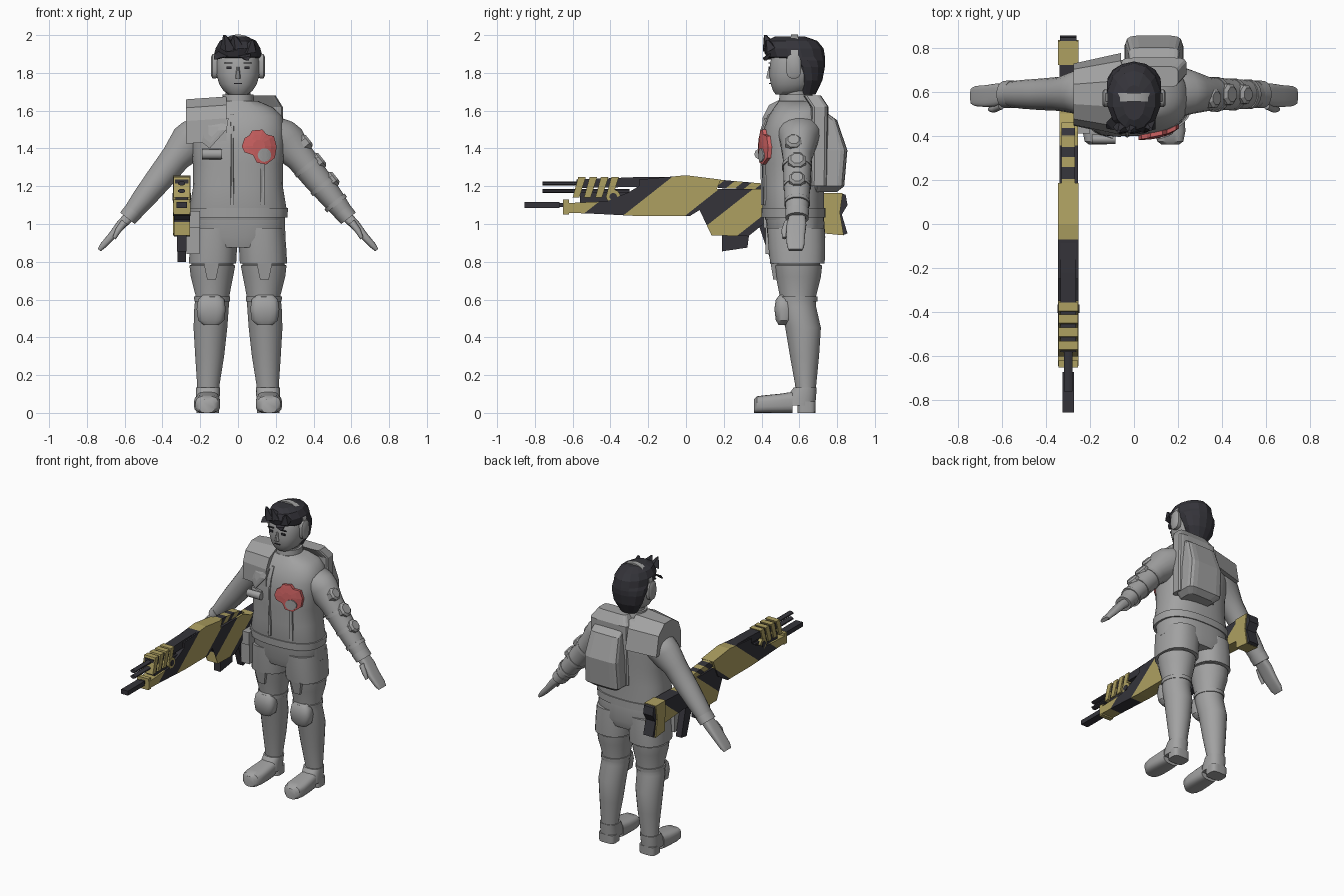
import bpy, bmesh, math
from mathutils import Vector as V
from mathutils.bvhtree import BVHTree


def mat(name, r, g, b):
    m = bpy.data.materials.new(name)
    m.diffuse_color = (r, g, b, 1)
    return m


GREY = mat("suit_grey", .36, .36, .36)
BLACK = mat("dark_charcoal", .035, .034, .042)
GOLD = mat("dull_gold", .42, .35, .12)
RED = mat("badge_red", .60, .12, .12)


def finish(name, bm, mats, smooth=0):
    bmesh.ops.recalc_face_normals(bm, faces=bm.faces)
    me = bpy.data.meshes.new(name)
    bm.to_mesh(me)
    bm.free()
    ob = bpy.data.objects.new(name, me)
    bpy.context.collection.objects.link(ob)
    for m in mats:
        me.materials.append(m)
    if smooth:
        bpy.ops.object.select_all(action='DESELECT')
        ob.select_set(True)
        bpy.context.view_layer.objects.active = ob
        bpy.ops.object.shade_smooth_by_angle(angle=math.radians(smooth))
    return ob


def ring(c, u, v, n=24, p=2.0):
    """Superellipse ring around c with half axes u and v."""
    out = []
    for i in range(n):
        a = 2 * math.pi * (i + .5) / n
        k = [math.copysign(abs(f) ** (2 / p), f) for f in (math.cos(a), math.sin(a))]
        out.append(V(c) + V(u) * k[0] + V(v) * k[1])
    return out


def loft(name, rings, m=GREY, smooth=40):
    bm = bmesh.new()
    vs = [[bm.verts.new(p) for p in r] for r in rings]
    n = len(vs[0])
    for a, b in zip(vs, vs[1:]):
        for i in range(n):
            bm.faces.new((a[i], a[(i + 1) % n], b[(i + 1) % n], b[i]))
    bm.faces.new(vs[0])
    bm.faces.new(vs[-1])
    return finish(name, bm, [m], smooth)


def stack(name, rows, m=GREY, n=24, p=2.0, smooth=40, s=1):
    """Horizontal sections: z, centre x, half width, front y, back y."""
    return loft(name, [ring((s * x, (f + b) / 2, z), (w, 0, 0), (0, (b - f) / 2, 0), n, p)
                       for z, x, w, f, b in rows], m, smooth)


def prism(name, pts, x0, x1, m=GREY, stripes=None):
    """Side profile (y, z) extruded along x, optionally cut into diagonal stripes."""
    bm = bmesh.new()
    a, b = [[bm.verts.new((x, y, z)) for y, z in pts] for x in (x0, x1)]
    bm.faces.new(a)
    bm.faces.new(b)
    for i in range(len(a)):
        j = (i + 1) % len(a)
        bm.faces.new((a[i], a[j], b[j], b[i]))
    if stripes:
        bmesh.ops.triangulate(bm, faces=[f for f in bm.faces if len(f.verts) > 4])
        for s in stripes:
            bmesh.ops.bisect_plane(bm, geom=bm.verts[:] + bm.edges[:] + bm.faces[:], dist=1e-5,
                                   plane_co=(0, s, 0), plane_no=(0, 1, -1.27))
        for f in bm.faces:
            c = f.calc_center_median()
            f.material_index = sum(c.y - 1.27 * c.z > s for s in stripes) % 2
    return finish(name, bm, [GOLD, BLACK] if stripes else [m])


def box(name, y0, y1, z0, z1, x0, x1, m=GREY):
    return prism(name, [(y0, z0), (y1, z0), (y1, z1), (y0, z1)], x0, x1, m)


# Torso, belt and collar
torso = stack("torso", [(1.02, 0, .245, .42, .73), (1.08, 0, .258, .405, .73), (1.2, 0, .238, .405, .73),
                        (1.32, 0, .24, .40, .735), (1.42, 0, .25, .40, .74), (1.5, 0, .25, .41, .745),
                        (1.57, 0, .235, .435, .74), (1.615, 0, .19, .465, .735), (1.65, 0, .11, .49, .70)],
              n=36, p=2.5)
tree = BVHTree.FromPolygons([v.co.copy() for v in torso.data.vertices],
                            [list(p.vertices) for p in torso.data.polygons])
stack("belt", [(1.035, 0, .262, .40, .738), (1.085, 0, .266, .398, .738)], n=36, p=2.5)
stack("collar", [(1.6, 0, .09, .485, .69), (1.685, 0, .083, .495, .67)])
stack("neck", [(1.62, 0, .068, .51, .65), (1.74, 0, .068, .51, .65)])
stack("pelvis", [(.875, 0, .20, .45, .72), (.93, 0, .252, .432, .738), (1.05, 0, .248, .42, .73)], n=36, p=2.5)


def drape(name, outline, m, thick):
    """Plate laid on the front of the torso from an (x, z) outline."""
    bm = bmesh.new()
    cx, cz = [sum(q[k] for q in outline) / len(outline) for k in (0, 1)]

    def put(x, z):
        hit = tree.ray_cast(V((x, -1, z)), V((0, 1, 0)))[0]
        return bm.verts.new((x, (hit.y if hit else .5) - thick, z))
    rings = [[put(cx + (x - cx) * k, cz + (z - cz) * k) for x, z in outline] for k in (.35, .7, 1)]
    back = [bm.verts.new(v.co + V((0, thick * 1.5, 0))) for v in rings[-1]]
    rings.append(back)
    n = len(outline)
    for a, b in zip(rings, rings[1:]):
        for i in range(n):
            bm.faces.new((a[i], a[(i + 1) % n], b[(i + 1) % n], b[i]))
    bm.faces.new(rings[0])
    return finish(name, bm, [m])


# Chest badge, its stud, vest strips and radio
drape("badge", [(.02, 1.41), (.035, 1.455), (.06, 1.47), (.075, 1.495), (.13, 1.5), (.15, 1.475), (.19, 1.465),
                (.205, 1.41), (.195, 1.35), (.15, 1.315), (.10, 1.325), (.08, 1.365), (.035, 1.38)], RED, .02)
drape("badge_stud", [(.14 + .036 * math.cos(i * math.pi / 6), 1.365 + .036 * math.sin(i * math.pi / 6))
                     for i in range(12)], GREY, .026)
for x, top in ((-.03, 1.58), (.13, 1.32)):
    drape("vest_strip", [(x - .01, 1.1), (x + .01, 1.1), (x + .01, top), (x - .01, top)], GREY, .008)
drape("chest_pouch", [(-.19, 1.34), (-.09, 1.34), (-.09, 1.4), (-.19, 1.4)], GREY, .02)
loft("radio", [ring((x, .385, 1.37), (0, .022, 0), (0, 0, .026), 12) for x in (-.19, -.085)])

# Shoulder guard wrapping from chest to back
guard = prism("shoulder_guard", [(.40, 1.44), (.405, 1.56), (.44, 1.63), (.53, 1.675), (.65, 1.675), (.74, 1.61),
                                 (.775, 1.47), (.74, 1.47), (.6, 1.55), (.45, 1.44)], -.275, -.06)
for v in guard.data.vertices:
    if v.co.x < -.2:
        v.co.y = .585 + (v.co.y - .585) * .75
        v.co.z -= .015
drape("shoulder_strap", [(-.2, 1.44), (-.15, 1.40), (-.06, 1.5), (-.05, 1.56), (-.2, 1.56)], GREY, .018)

# Backpack, set towards the left shoulder
stack("backpack", [(1.17, .09, .10, .68, .80), (1.2, .09, .135, .68, .838), (1.39, .09, .13, .68, .855),
                   (1.55, .09, .115, .68, .80), (1.6, .09, .11, .66, .73)], n=16, p=6, smooth=0)
stack("backpack_frame", [(1.2, .09, .15, .66, .75), (1.62, .09, .148, .66, .755), (1.68, .09, .11, .62, .715)],
      n=16, p=6, smooth=0)

for s in (-1, 1):
    # Shorts, legs and boots
    stack("shorts_leg", [(.79, .135, .126, .445, .735), (.88, .13, .126, .435, .738), (.98, .125, .122, .43, .735)],
          p=2.4, s=s)
    stack("leg", [(.84, .135, .105, .48, .705), (.785, .135, .112, .475, .71), (.78, .136, .122, .465, .722),
                  (.72, .138, .113, .475, .715), (.62, .135, .09, .495, .69), (.56, .14, .092, .50, .69),
                  (.45, .146, .09, .525, .715), (.3, .15, .077, .55, .705), (.15, .157, .06, .577, .69),
                  (.05, .16, .06, .585, .685)], s=s)
    stack("knee_pad", [(.465, .142, .04, .49, .54), (.49, .142, .07, .475, .56), (.55, .142, .078, .467, .57),
                       (.60, .142, .07, .475, .56), (.625, .142, .045, .495, .55)], p=3, n=16, s=s)
    stack("knee_strap", [(.59, .137, .095, .488, .696), (.615, .137, .096, .486, .698)], s=s)
    stack("thigh_pouch", [(.705, .14, .025, .46, .52), (.795, .14, .045, .445, .52)], n=4, p=9, smooth=0, s=s)
    loft("boot_foot", [ring((s * (.162 - .02 * (y - .5)), y, h), (w, 0, 0), (0, 0, h), 20, 3.2) for y, w, h in
                       ((.36, .04, .036), (.375, .06, .044), (.42, .07, .047), (.5, .068, .051), (.565, .062, .056))])
    stack("boot_heel", [(0, .16, .06, .59, .685), (.06, .16, .062, .59, .687)], p=4, n=20, s=s)
    stack("boot_ankle", [(.04, .16, .063, .52, .685), (.1, .16, .064, .545, .69), (.135, .158, .064, .57, .692)],
          p=2.5, s=s)

    # Arms: sections square to the sloping arm axis
    out = V((.79 * s, 0, .62))
    d = V((.62 * s, 0, -.79))

    def arm(name, rows, p=2.0, n=20):
        return loft(name, [ring((s * x, y, z), (0, h, 0), out * t, n, p) for x, y, z, h, t in rows])
    arm("sleeve", [(.15, .6, 1.5, .12, .10), (.2, .6, 1.47, .115, .115), (.25, .598, 1.435, .10, .11),
                   (.33, .59, 1.35, .078, .08), (.42, .588, 1.235, .072, .072), (.5, .588, 1.135, .066, .062),
                   (.58, .588, 1.035, .056, .046)])
    arm("cuff", [(.55, .588, 1.07, .063, .053), (.585, .588, 1.03, .062, .05)])
    arm("hand", [(.57, .59, 1.045, .042, .03), (.62, .585, .995, .052, .026), (.665, .58, .94, .05, .021),
                 (.715, .58, .885, .046, .017), (.735, .58, .862, .036, .01)], 3.5)
    arm("thumb", [(.6, .54, 1.01, .02, .02), (.635, .521, .965, .017, .016), (.655, .52, .925, .01, .01)], n=10)

    # Armour plates on the left arm
    if s > 0:
        for k, y, r, h in ((.30, .57, .045, .085), (.375, .588, .05, .078), (.45, .588, .045, .075)):
            c = V((k, y, 1.35 - (k - .33) * 1.275))
            loft("arm_plate", [ring(c + out * q, (0, r * w, 0), d * r * w, 8)
                               for q, w in ((.03, 1.1), (h, 1), (h + .012, .7))], smooth=0)
        for k in (.36, .44, .51):
            z, r = 1.35 - (k - .33) * 1.275, .08 - (k - .36) * .08
            arm("arm_strap", [(k, .588, z, r, r), (k + .014, .588, z - .018, r, r)])

    # Headset cups, eyes and brows
    loft("ear_cup", [ring((s * x, .57, 1.835), (0, .04 * w, 0), (0, 0, .065 * w), 16, 3)
                     for x, w in ((.10, .9), (.118, 1), (.135, 1), (.142, .8))])
    box("eye", .437, .446, 1.82, 1.833, s * .048 - .014, s * .048 + .014, BLACK)
    box("brow", .438, .447, 1.85, 1.856, s * .05 - .022, s * .05 + .022, BLACK)

# Head and nose
stack("head", [(1.685, 0, .05, .475, .6), (1.705, 0, .077, .46, .64), (1.74, 0, .10, .448, .67),
               (1.79, 0, .115, .44, .69), (1.85, 0, .117, .444, .70), (1.92, 0, .105, .46, .69),
               (1.97, 0, .06, .5, .65)], p=2.3)
stack("nose", [(1.77, 0, .016, .424, .46), (1.782, 0, .014, .425, .46), (1.83, 0, .008, .437, .46)], n=8)
box("mouth", .440, .449, 1.742, 1.746, -.02, .02, BLACK)

# Faceted hair with swept tufts
stack("hair", [(1.685, 0, .06, .60, .685), (1.76, 0, .105, .585, .722), (1.83, 0, .122, .55, .735),
               (1.865, 0, .125, .50, .737), (1.885, 0, .125, .425, .736), (1.93, 0, .122, .408, .728),
               (1.97, 0, .098, .425, .695), (1.992, 0, .05, .47, .63)], BLACK, n=14, smooth=0)
for x, y, z, tx, tz in ((-.05, .44, 1.93, -.07, 2.0), (0, .44, 1.94, -.02, 1.998), (.06, .45, 1.92, .075, 1.975),
                        (-.08, .46, 1.9, -.12, 1.87), (.03, .44, 1.9, .05, 1.865)):
    loft("hair_tuft", [ring((x, y, z), (.045, 0, 0), (0, .035, .02), 5),
                       ring((tx, y - .02, tz), (.008, 0, 0), (0, .008, 0), 5)], BLACK, 0)

# Headset band
loft("headband", [ring((.128 * math.cos(a), .575, 1.85 + .146 * math.sin(a)), (0, .02, 0),
                       V((math.cos(a), 0, math.sin(a))) * .008, 4, 9)
                  for a in [math.pi * i / 20 for i in range(21)]])

# Holster on the right hip
box("holster", .42, .52, .84, 1.05, -.272, -.205)
box("holster_flap", .41, .53, .98, 1.07, -.278, -.2)

# Rifle bodies with diagonal stripes
X = -.298
CUTS = (-1.88, -1.66, -1.33, -1.15, -.92, -.72)
prism("rifle_fore_body", [(-.645, 1.06), (-.645, 1.11), (-.42, 1.12), (-.3, 1.17), (-.25, 1.2), (-.25, 1.235),
                          (0, 1.258), (.185, 1.235), (.13, 1.11), (.02, 1.042), (-.25, 1.042), (-.5, 1.055)],
      X - .046, X + .046, stripes=CUTS)
prism("rifle_receiver", [(.135, .94), (.135, 1.02), (.06, 1.1), (.14, 1.185), (.42, 1.185), (.5, 1.15), (.76, 1.16),
                         (.76, 1.0), (.5, 1.02), (.41, 1.0), (.33, .935)], X - .04, X + .045, stripes=CUTS)
prism("rifle_rear_rail", [(.17, 1.19), (.17, 1.235), (.4, 1.215), (.46, 1.18)], X - .03, X + .03,
      stripes=(-1.36, -1.3, -1.25, -1.2, -1.14, -1.08))
prism("rifle_stock", [(.72, 1.165), (.83, 1.165), (.815, 1.06), (.835, .94), (.73, .95)], X - .046, X + .046, GOLD)
prism("rifle_butt_plate", [(.83, 1.16), (.845, 1.155), (.855, 1.1), (.825, 1.05), (.855, .95), (.83, .94),
                           (.81, 1.05)], X - .038, X + .038, BLACK)
prism("rifle_magazine", [(.19, .95), (.19, .855), (.325, .875), (.335, .95)], X - .025, X + .025, BLACK)
prism("rifle_grip", [(.38, 1.01), (.46, 1.01), (.51, .81), (.45, .80)], X - .022, X + .022, BLACK)

# Rifle upper rail, barrels and clamps
prism("rifle_upper_rail", [(-.58, 1.19), (-.58, 1.235), (-.22, 1.25), (-.08, 1.25), (-.1, 1.2)],
      X - .036, X + .036, BLACK)
box("rifle_barrel_shroud", -.56, -.3, 1.10, 1.17, X - .032, X + .032, BLACK)
box("rifle_muzzle", -.855, -.67, 1.085, 1.117, X - .027, X + .027, BLACK)
box("rifle_muzzle_neck", -.7, -.63, 1.09, 1.112, X - .018, X + .018, BLACK)
box("rifle_front_collar", -.65, -.62, 1.05, 1.13, X - .044, X + .044, GOLD)
for z in (1.175, 1.215):
    loft("rifle_side_barrel", [ring((X, y, z), (.02, 0, 0), (0, 0, .012), 8) for y in (-.76, -.3)], BLACK)
for y in (-.575, -.515, -.455, -.4):
    prism("rifle_clamp", [(y - .025, 1.14), (y + .01, 1.14), (y + .045, 1.25), (y + .005, 1.25)],
          X - .044, X + .044, GOLD)
loft("rifle_ring", [ring((x, -.385, 1.145), (0, .038, 0), (0, 0, .038), 10) for x in (X - .046, X + .046)], GOLD)
loft("rifle_ring_hub", [ring((x, -.385, 1.145), (0, .02, 0), (0, 0, .02), 10) for x in (X - .05, X + .05)], BLACK)
